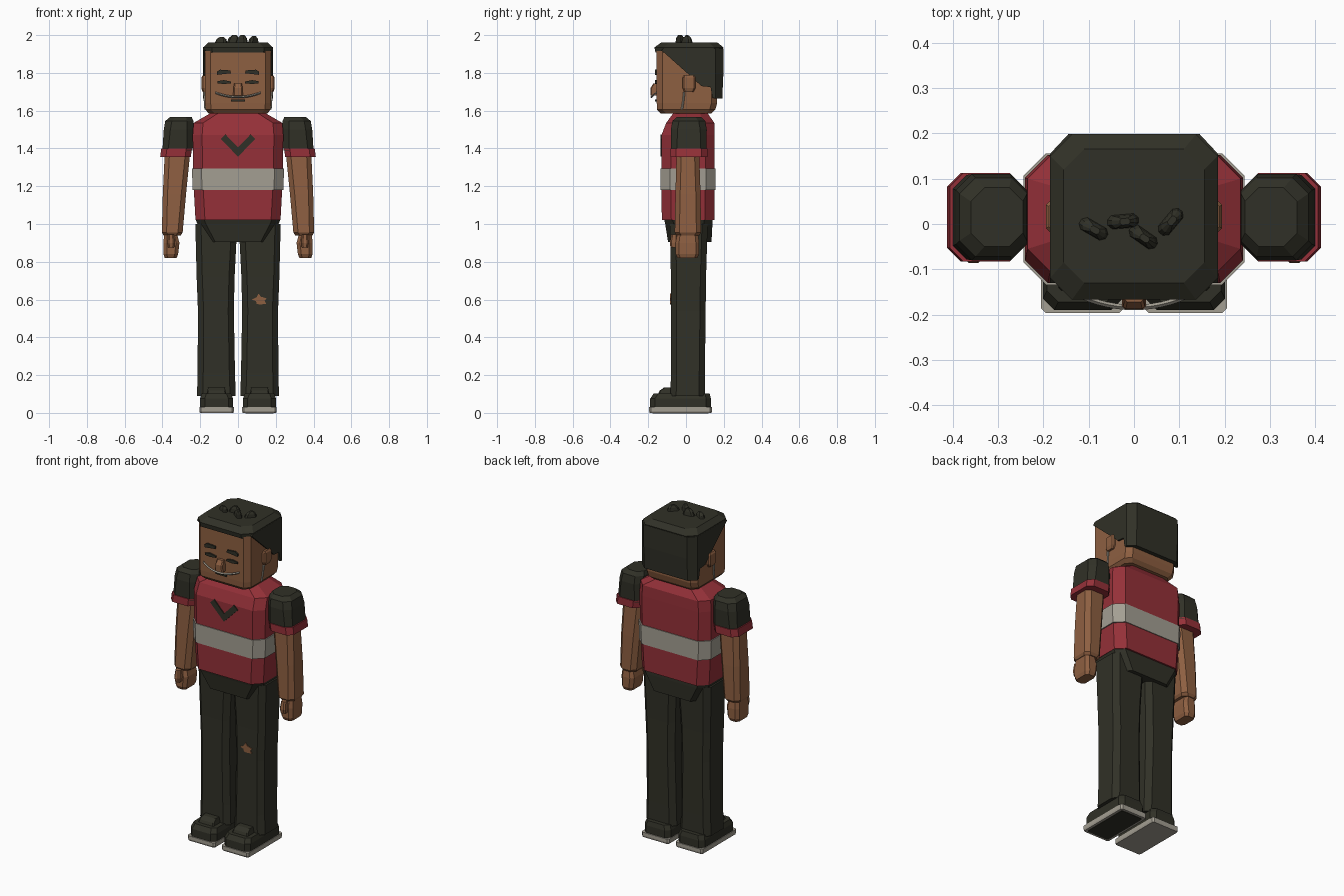
import bpy, bmesh, math
from mathutils import Vector


def material(name, rgb):
    m = bpy.data.materials.new(name)
    m.diffuse_color = (*rgb, 1)
    return m


SKIN = material("skin", (0.27, 0.115, 0.053))
DARK = material("dark_cloth", (0.030, 0.030, 0.020))
RED = material("red_cloth", (0.30, 0.030, 0.040))
GREY = material("light_grey", (0.37, 0.345, 0.29))


def skin_rings(name, rings, mat):
    """Closed solid through matching rings of points."""
    bm = bmesh.new()
    vs = [[bm.verts.new(p) for p in r] for r in rings]
    n = len(vs[0])
    for a, b in zip(vs, vs[1:]):
        for i in range(n):
            j = (i + 1) % n
            bm.faces.new((a[i], a[j], b[j], b[i]))
    bm.faces.new(vs[0][::-1])
    bm.faces.new(vs[-1])
    bmesh.ops.recalc_face_normals(bm, faces=bm.faces[:])
    me = bpy.data.meshes.new(name)
    bm.to_mesh(me)
    bm.free()
    me.materials.append(mat)
    ob = bpy.data.objects.new(name, me)
    bpy.context.collection.objects.link(ob)
    return ob


def loft(name, sections, mat, s=1):
    """Stacked chamfered rectangles: (z, x0, x1, y0, y1, chamfer)."""
    rings = []
    for z, x0, x1, y0, y1, c in sections:
        pts = [(x0 + c, y0), (x1 - c, y0), (x1, y0 + c), (x1, y1 - c),
               (x1 - c, y1), (x0 + c, y1), (x0, y1 - c), (x0, y0 + c)]
        rings.append([(s * x, y, z) for x, y in pts])
    return skin_rings(name, rings, mat)


def plate(name, pts, y0, y1, mat, s=1):
    """Flat x-z outline facing the front."""
    return skin_rings(name, [[(s * x, y, z) for x, z in pts] for y in (y0, y1)], mat)


# Head
loft("head", [(1.585, -.155, .155, -.135, .135, .03),
              (1.605, -.172, .172, -.153, .155, .03),
              (1.64, -.175, .175, -.155, .165, .03),
              (1.93, -.175, .175, -.155, .165, .03)], SKIN)
loft("nose", [(1.68, -.026, .026, -.188, -.15, .006),
              (1.72, -.024, .024, -.188, -.15, .006),
              (1.745, -.02, .02, -.172, -.15, .005)], SKIN)
plate("mouth", [(-.036, 1.648), (.036, 1.648), (.036, 1.66), (-.036, 1.66)],
      -.164, -.153, DARK)

# Grey wire bowed across the face
wire = []
for i in range(13):
    t = i / 6 - 1
    x, y, z = .12 * t, -.158 - .026 * (1 - t * t), 1.672 + .023 * t * t
    wire.append([(x, y - .006, z), (x, y, z - .006), (x, y + .006, z), (x, y, z + .006)])
skin_rings("face_wire", wire, GREY)

for side, s in (("left", 1), ("right", -1)):
    plate("eyebrow_" + side, [(.038, 1.798), (.11, 1.79), (.112, 1.806), (.095, 1.817),
                              (.04, 1.813)], -.164, -.153, DARK, s)
    plate("eye_" + side, [(.036, 1.745), (.075, 1.741), (.108, 1.745), (.108, 1.756),
                          (.075, 1.762), (.036, 1.754)], -.164, -.153, DARK, s)
    loft("ear_" + side, [(1.70, .165, .188, -.01, .04, .006),
                         (1.72, .165, .194, -.018, .05, .008),
                         (1.775, .165, .194, -.018, .05, .008),
                         (1.785, .165, .188, -.012, .045, .006)], SKIN, s)
    loft("ear_wire_" + side, [(1.605, .165, .178, -.028, -.016, .003),
                              (1.66, .172, .182, -.018, -.008, .003),
                              (1.70, .174, .186, -.016, -.004, .003)], GREY, s)

# Hair: cap, side and back mass, tufts
loft("hair_cap", [(1.908, -.181, .181, -.162, .19, .045),
                  (1.935, -.185, .185, -.167, .198, .048),
                  (1.962, -.155, .155, -.13, .165, .045)], DARK)
profile = [(-.13, 1.92), (.055, 1.755), (.08, 1.73), (.13, 1.725), (.14, 1.668),
           (.192, 1.665), (.198, 1.80), (.198, 1.93), (-.12, 1.93)]
skin_rings("hair_back", [[(x, min(y, ymax), z) for y, z in profile]
                         for x, ymax in ((-.185, .155), (-.145, .2), (.145, .2), (.185, .155))],
           DARK)
for cx, cy, h, angle in ((-.09, -.01, .03, -30), (-.025, .006, .04, 5),
                         (.02, -.028, .04, -35), (.08, .004, .035, 50)):
    tuft = loft("hair_tuft", [(-.006, -.037, .037, -.016, .016, .01),
                              (h * .6, -.024, .03, -.014, .012, .008),
                              (h, -.006, .016, -.008, .006, .004)], DARK)
    tuft.location = (cx, cy, 1.96)
    tuft.rotation_euler.z = math.radians(angle)

# Shirt body, stripe and chevron
loft("torso", [(1.02, -.225, .225, -.128, .15, .05),
               (1.24, -.237, .237, -.13, .152, .05),
               (1.47, -.24, .24, -.13, .152, .05),
               (1.535, -.235, .235, -.105, .15, .05),
               (1.59, -.14, .14, -.065, .112, .04)], RED)
loft("chest_stripe", [(1.18, -.24, .24, -.134, .156, .05),
                      (1.295, -.244, .244, -.134, .156, .05)], GREY)
plate("chevron", [(-.092, 1.45), (-.066, 1.474), (0, 1.405), (.066, 1.474),
                  (.092, 1.45), (0, 1.357)], -.136, -.127, DARK)

# Hips
loft("hips", [(.905, -.15, .15, -.095, .135, .03),
              (1.0, -.215, .215, -.11, .14, .045),
              (1.022, -.224, .224, -.115, .14, .045)], DARK)

for side, s in (("left", 1), ("right", -1)):
    # Arms
    loft("sleeve_" + side, [(1.39, .24, .40, -.078, .108, .03),
                            (1.50, .236, .393, -.08, .11, .035),
                            (1.545, .236, .385, -.072, .102, .035),
                            (1.566, .245, .36, -.05, .08, .03)], DARK, s)
    loft("cuff_" + side, [(1.355, .25, .412, -.083, .113, .03),
                          (1.40, .244, .406, -.083, .113, .03)], RED, s)
    loft("arm_" + side, [(.94, .303, .395, -.05, .07, .025),
                         (.955, .293, .403, -.06, .08, .025),
                         (1.16, .275, .398, -.056, .077, .025),
                         (1.37, .254, .388, -.05, .07, .025)], SKIN, s)
    loft("hand_" + side, [(.82, .325, .388, -.045, .06, .015),
                          (.84, .317, .394, -.055, .07, .018),
                          (.90, .31, .395, -.055, .07, .018),
                          (.955, .325, .39, -.045, .062, .015)], SKIN, s)
    loft("thumb_" + side, [(.875, .338, .37, -.082, -.045, .008),
                           (.90, .335, .373, -.086, -.045, .008),
                           (.945, .34, .37, -.078, -.045, .008)], SKIN, s)
    # Trousers
    loft("leg_" + side, [(.09, .012, .217, -.082, .10, .03),
                         (.21, .016, .214, -.08, .10, .03),
                         (.54, .022, .212, -.08, .104, .03),
                         (.72, .018, .219, -.08, .106, .03),
                         (1.0, .004, .226, -.085, .115, .03)], DARK, s)
    # Shoes
    loft("sole_" + side, [(0, .025, .202, -.192, .135, .008),
                          (.01, .022, .205, -.196, .138, .01),
                          (.03, .022, .205, -.196, .138, .01)], GREY, s)
    loft("shoe_" + side, [(.028, .026, .201, -.19, .132, .025),
                          (.075, .026, .201, -.19, .132, .025),
                          (.102, .036, .192, -.172, .125, .025)], DARK, s)
    loft("shoe_tongue_" + side, [(.095, .06, .168, -.15, -.07, .006),
                                 (.118, .066, .162, -.14, -.07, .006),
                                 (.135, .07, .158, -.115, -.07, .006)], DARK, s)

# Dark tread under one shoe
loft("sole_tread", [(-.002, .04, .187, -.178, .12, .006),
                    (.004, .04, .187, -.178, .12, .006)], DARK)

# Torn hole showing the knee
hole = [(.072, .60), (.098, .612), (.108, .632), (.122, .615), (.152, .606),
        (.14, .594), (.15, .578), (.122, .574), (.098, .576), (.096, .592)]
plate("knee_hole", hole, -.084, -.076, SKIN)
